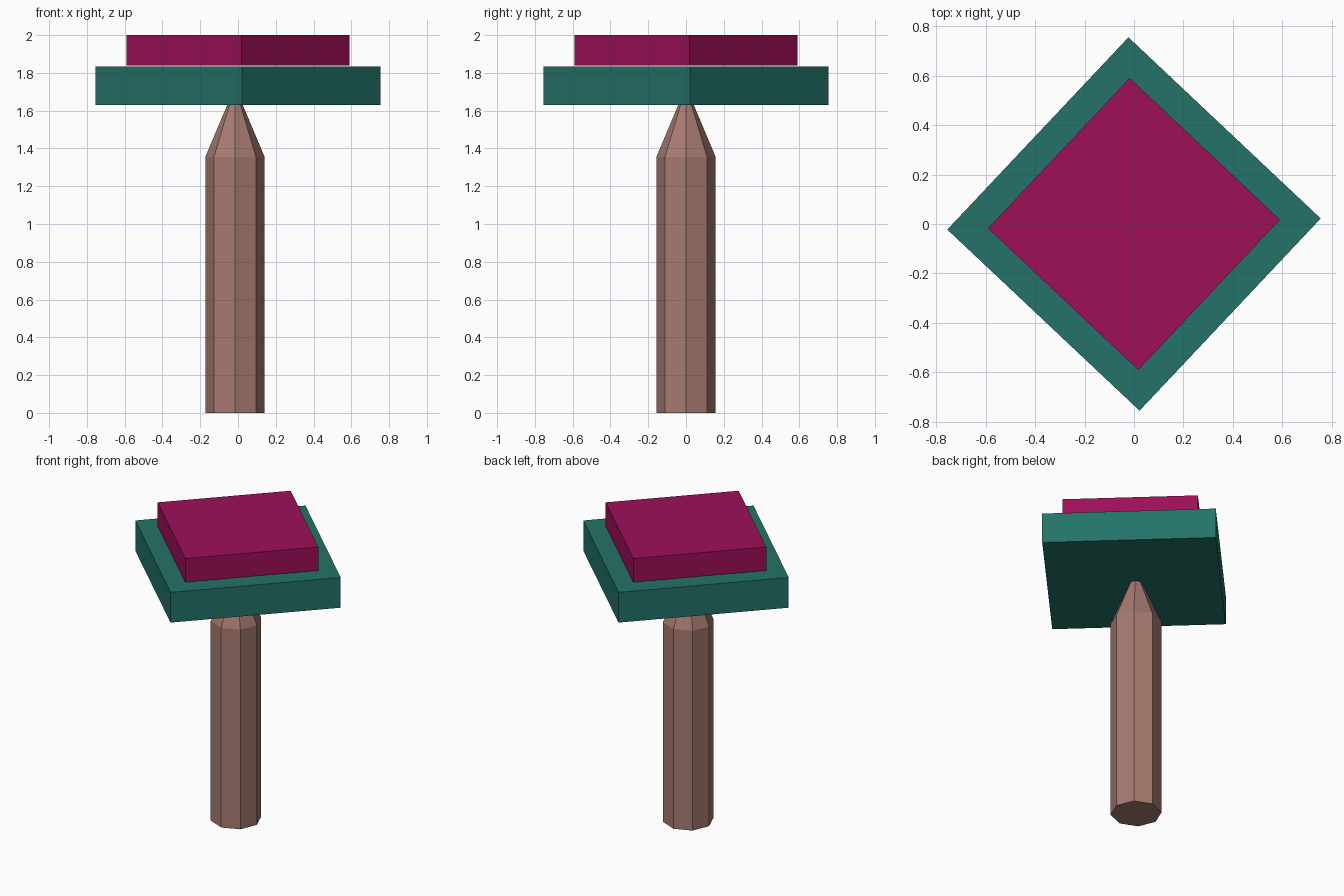
import bpy, bmesh
from math import cos, sin, pi, radians

if "Cube" in bpy.data.objects:
    bpy.data.objects.remove(bpy.data.objects["Cube"])


def material(name, rgb):
    mat = bpy.data.materials.new(name)
    mat.diffuse_color = (*rgb, 1)
    mat.use_nodes = True
    mat.node_tree.nodes["Principled BSDF"].inputs["Base Color"].default_value = mat.diffuse_color
    return mat


def prism(name, sides, rings, mat, x=0.0, turn=0.0):
    """Flat-sided solid lofted through (radius, z) rings and capped."""
    bm = bmesh.new()
    loops = [[bm.verts.new((r * cos(turn + 2 * pi * i / sides),
                            r * sin(turn + 2 * pi * i / sides), z))
              for i in range(sides)] for r, z in rings]
    for low, high in zip(loops, loops[1:]):
        for i in range(sides):
            j = (i + 1) % sides
            bm.faces.new((low[i], low[j], high[j], high[i]))
    bm.faces.new(loops[0][::-1])
    bm.faces.new(loops[-1])
    mesh = bpy.data.meshes.new(name)
    bm.to_mesh(mesh)
    bm.free()
    mesh.materials.append(mat)
    obj = bpy.data.objects.new(name, mesh)
    obj.location.x = x
    bpy.context.collection.objects.link(obj)
    return obj


wood = material("brown_wood", (0.38, 0.195, 0.16))
teal = material("teal", (0.017, 0.17, 0.14))
magenta = material("magenta", (0.34, 0.005, 0.098))

# Octagonal post, slightly off centre, tapering into the lower slab
prism("post", 8, [(0.157, 0), (0.157, 1.355), (0.037, 1.64)], wood, x=-0.016)

# Two square slabs turned to a diamond, with a hairline gap between them
TURN = radians(1.7)
prism("lower_slab", 4, [(0.756, 1.63), (0.756, 1.835)], teal, turn=TURN)
prism("upper_slab", 4, [(0.591, 1.84), (0.591, 2.0)], magenta, turn=TURN)
